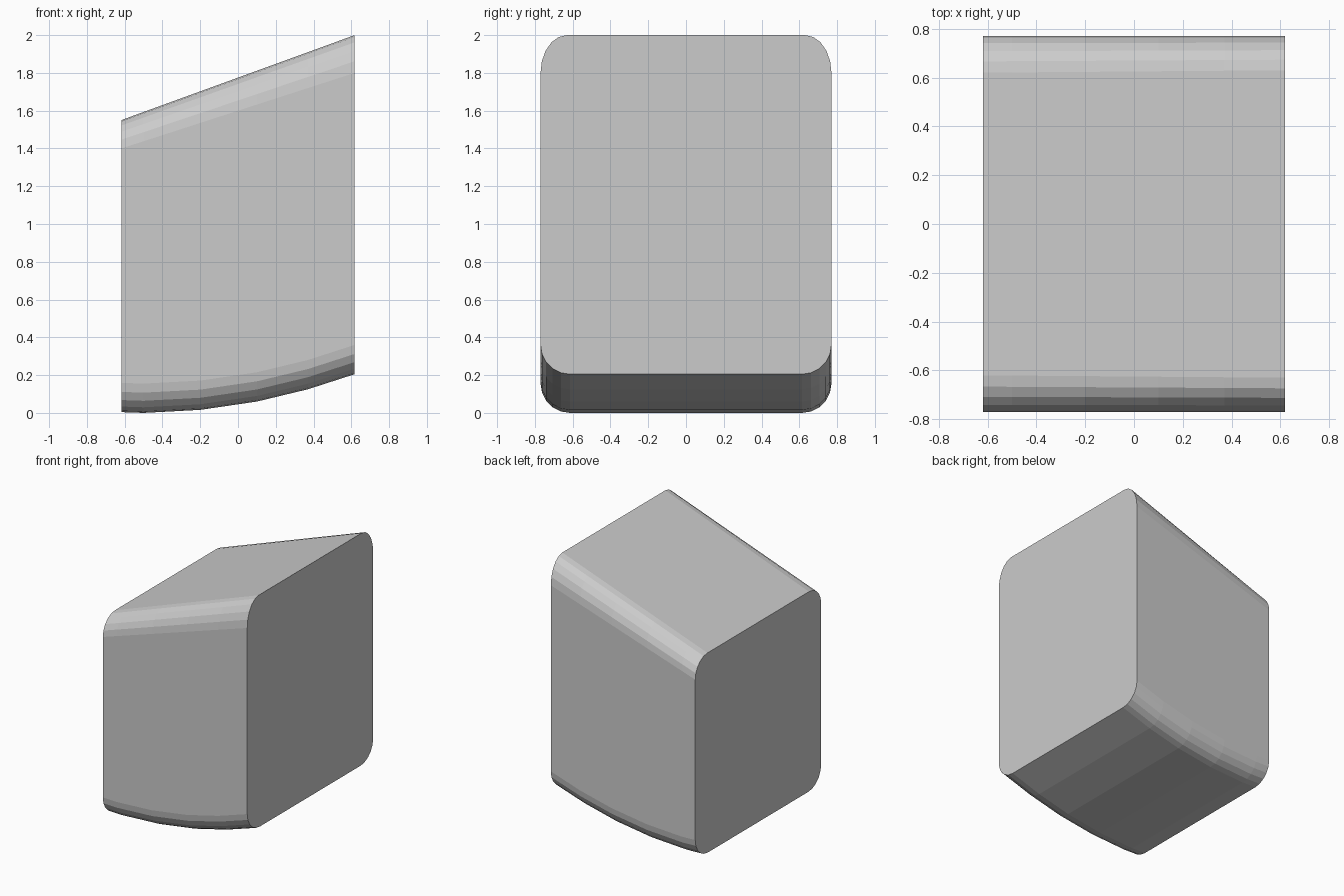
import bpy, bmesh, math

if "Cube" in bpy.data.objects:
    bpy.data.objects.remove(bpy.data.objects["Cube"])

HALF_Y = 0.77
X0, X1 = -0.618, 0.618
SEGMENTS = 5
# side profile of the curved underside: x, z
UNDERSIDE = [(X0, 0.004), (-0.5, 0.0), (-0.2, 0.016), (0.1, 0.06), (0.37, 0.125), (X1, 0.205)]


def rounded_section(x, bottom):
    """Rounded rectangle across the block, with a sloping top height."""
    t = (x - X0) / (X1 - X0)
    top = 1.55 + 0.45 * t
    ry, rz = 0.15 - 0.01 * t, 0.15 + 0.05 * t
    corners = [(1, 1, top, ry, rz), (-1, 1, top, ry, rz),
               (-1, -1, bottom, 0.155, 0.155), (1, -1, bottom, 0.155, 0.155)]
    points = []
    for i, (sy, sz, z, a, b) in enumerate(corners):
        cy, cz = sy * (HALF_Y - a), z - sz * b
        for k in range(SEGMENTS + 1):
            angle = math.pi / 2 * (i + k / SEGMENTS)
            points.append((x, cy + a * math.cos(angle), cz + b * math.sin(angle)))
    return points


# block body: sections lofted from left to right
bm = bmesh.new()
rings = [[bm.verts.new(p) for p in rounded_section(x, z)] for x, z in UNDERSIDE]
n = len(rings[0])
for a, b in zip(rings, rings[1:]):
    for i in range(n):
        j = (i + 1) % n
        bm.faces.new((a[i], a[j], b[j], b[i]))

# flat end caps
bm.faces.new(rings[0])
bm.faces.new(rings[-1])
bmesh.ops.recalc_face_normals(bm, faces=bm.faces)

mesh = bpy.data.meshes.new("rounded_block")
bm.to_mesh(mesh)
bm.free()
bpy.context.collection.objects.link(bpy.data.objects.new("rounded_block", mesh))
